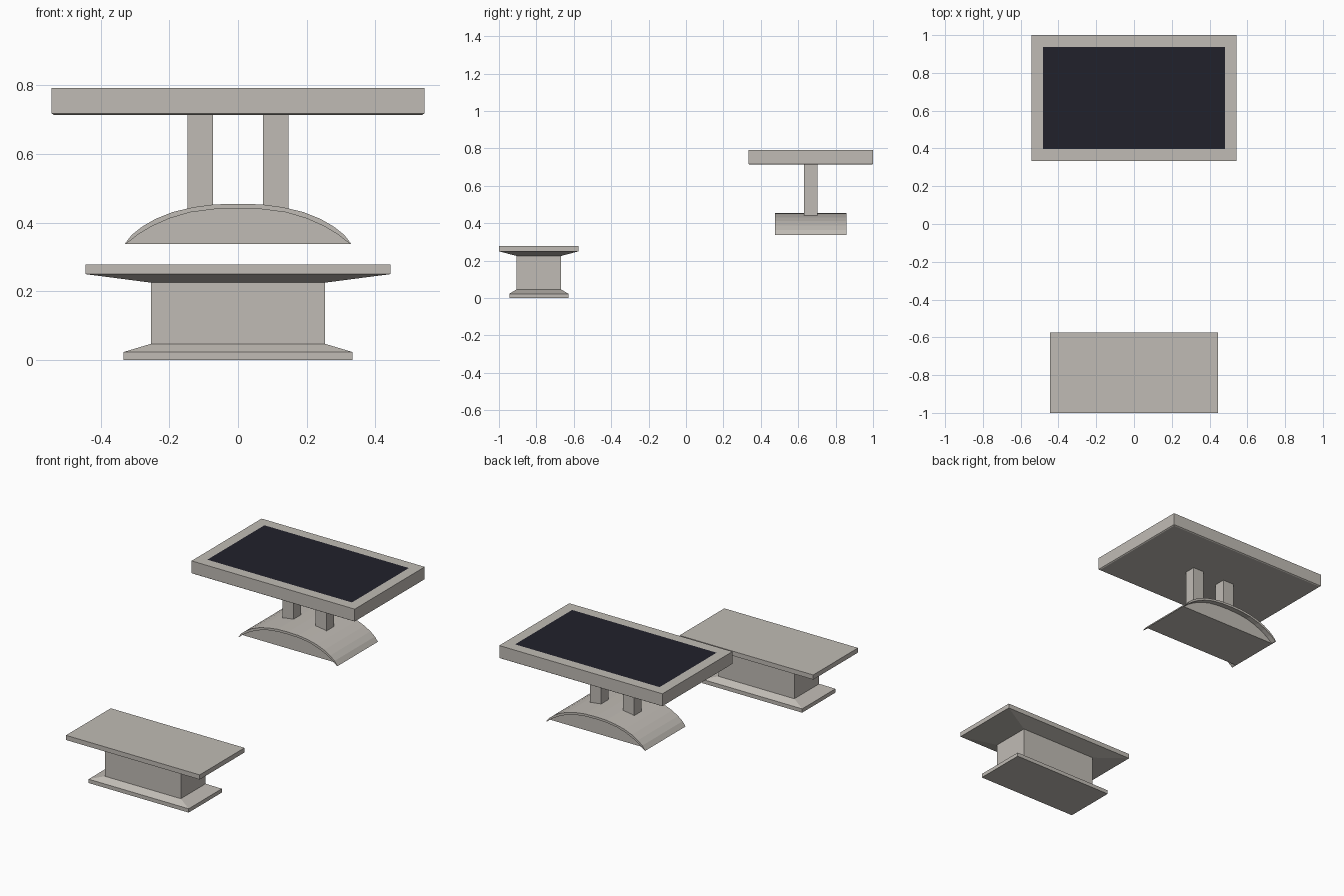
import bpy

cube = bpy.data.objects.get("Cube")
if cube:
    bpy.data.objects.remove(cube, do_unlink=True)


def make_material(name, rgb):
    mat = bpy.data.materials.new(name)
    mat.use_nodes = True
    mat.diffuse_color = (*rgb, 1)
    mat.node_tree.nodes["Principled BSDF"].inputs["Base Color"].default_value = (*rgb, 1)
    return mat


STONE = make_material("warm grey", (0.53, 0.50, 0.46))
GLASS = make_material("dark navy", (0.015, 0.015, 0.024))


def make_object(name, verts, faces, mats=(STONE,)):
    mesh = bpy.data.meshes.new(name)
    mesh.from_pydata(verts, [], faces)
    for mat in mats:
        mesh.materials.append(mat)
    obj = bpy.data.objects.new(name, mesh)
    bpy.context.collection.objects.link(obj)
    return obj


def stack(name, cx, cy, layers, mats=(STONE,)):
    """Closed solid through rectangles given as (half x, half y, z), bottom to top."""
    verts = [(cx + sx * hx, cy + sy * hy, z) for hx, hy, z in layers
             for sx, sy in ((-1, -1), (1, -1), (1, 1), (-1, 1))]
    faces = [(3, 2, 1, 0)]
    for k in range(0, 4 * (len(layers) - 1), 4):
        for i in range(4):
            j = (i + 1) % 4
            faces.append((k + i, k + j, k + j + 4, k + i + 4))
    n = len(verts)
    faces.append((n - 4, n - 3, n - 2, n - 1))
    return make_object(name, verts, faces, mats)


def extrude_profile(name, profile, cy, half):
    """Closed x-z outline (counter-clockwise from the front) swept along y."""
    n = len(profile)
    verts = [(x, cy + s * half, z) for s in (-1, 1) for x, z in profile]
    faces = [tuple(range(n)), tuple(reversed(range(n, 2 * n)))]
    for i in range(n):
        j = (i + 1) % n
        faces.append((j, i, i + n, j + n))
    return make_object(name, verts, faces)


def mirrored(half_arc):
    """Full arc from the right end over the crown to the left end."""
    return half_arc + [(-x, z) for x, z in reversed(half_arc[:-1])]


# Bench: flared foot, straight body, tapered seat slab
BENCH_Y = -0.787
stack("bench", 0, BENCH_Y, [
    (0.333, 0.158, 0), (0.333, 0.158, 0.023), (0.253, 0.118, 0.047),
    (0.253, 0.118, 0.225), (0.445, 0.213, 0.25), (0.445, 0.213, 0.278)])

# Table top: chamfered underside, screen panel set into the upper face
TABLE_Y = 0.667
top = stack("table_top", 0, TABLE_Y, [
    (0.537, 0.327, 0.714), (0.543, 0.333, 0.718), (0.543, 0.333, 0.792),
    (0.481, 0.271, 0.792)], (STONE, GLASS))
top.data.polygons[-1].material_index = 1

# Legs
for side, x in (("left", 0.11), ("right", -0.11)):
    stack(side + "_leg", x, TABLE_Y, [(0.037, 0.035, 0.435), (0.037, 0.035, 0.716)])

# Arched foot: thin shell overhanging a recessed solid core
outer = mirrored([(0.33, 0.338), (0.31, 0.364), (0.28, 0.388), (0.24, 0.411),
                  (0.19, 0.431), (0.13, 0.445), (0.07, 0.453), (0, 0.455)])
inner = mirrored([(0.326, 0.338), (0.29, 0.366), (0.25, 0.39), (0.2, 0.412),
                  (0.14, 0.43), (0.07, 0.439), (0, 0.441)])
extrude_profile("foot_shell", outer + inner[::-1], TABLE_Y, 0.192)
extrude_profile("foot_core", inner, TABLE_Y, 0.16)
